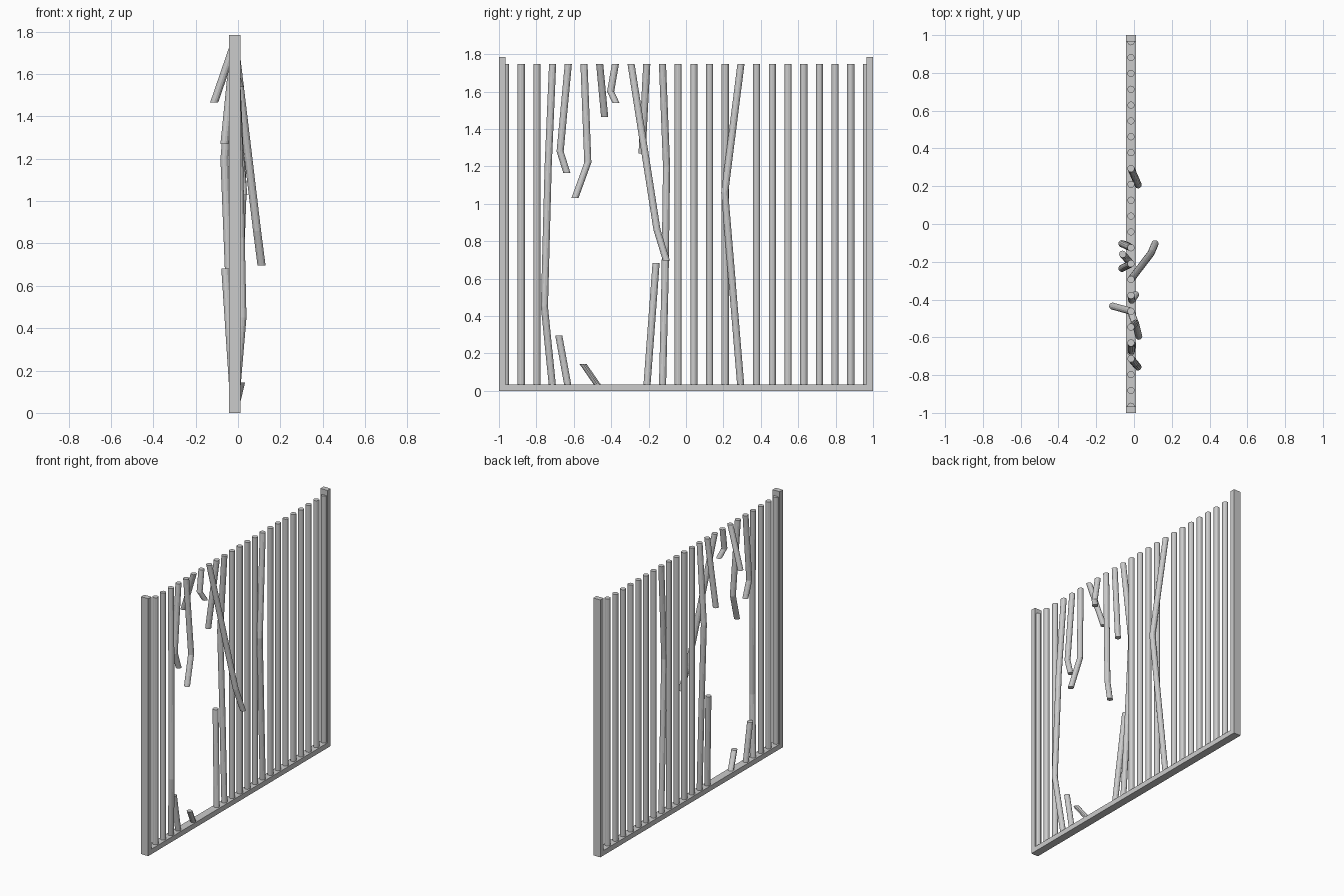
import bpy, bmesh, math

if "Cube" in bpy.data.objects:
    bpy.data.objects.remove(bpy.data.objects["Cube"])

CX = -0.016      # fence plane
R = 0.019        # bar radius
SIDES = 12
TOP, BASE = 1.747, 0.015


def bar_y(k):
    return -0.965 + k * 1.93 / 23


def box(name, x0, x1, y0, y1, z0, z1):
    bm = bmesh.new()
    bmesh.ops.create_cube(bm, size=1)
    for v in bm.verts:
        v.co.x = (x0 + x1) / 2 + v.co.x * (x1 - x0)
        v.co.y = (y0 + y1) / 2 + v.co.y * (y1 - y0)
        v.co.z = (z0 + z1) / 2 + v.co.z * (z1 - z0)
    finish(name, bm)


def finish(name, bm):
    bmesh.ops.recalc_face_normals(bm, faces=bm.faces)
    me = bpy.data.meshes.new(name)
    bm.to_mesh(me)
    bm.free()
    ob = bpy.data.objects.new(name, me)
    bpy.context.collection.objects.link(ob)
    return ob


def bar(name, path):
    """Round bar with level rings at each path point."""
    bm = bmesh.new()
    rings = []
    for x, y, z in path:
        rings.append([bm.verts.new((x + R * math.cos(2 * math.pi * i / SIDES),
                                    y + R * math.sin(2 * math.pi * i / SIDES), z))
                      for i in range(SIDES)])
    for a, b in zip(rings, rings[1:]):
        for i in range(SIDES):
            j = (i + 1) % SIDES
            bm.faces.new((a[i], a[j], b[j], b[i]))
    bm.faces.new(rings[0])
    bm.faces.new(rings[-1])
    finish(name, bm)


# Frame
X0, X1 = -0.043, 0.011
box("bottom_rail", X0, X1, -1, 1, 0, 0.035)
box("left_post", X0, X1, -1, -0.965, 0, 1.785)
box("right_post", X0, X1, 0.965, 1, 0, 1.785)

# Bars bent but still whole: bend points between top and base
bent = {
    3: [(0.005, -0.737, 1.2), (0.021, -0.757, 0.45)],
    10: [(-0.064, -0.104, 1.2), (-0.04, -0.112, 0.6)],
    15: [(0.022, 0.207, 1.06)],
}
# Broken bars: points below the top
hanging = {
    4: [(-0.014, -0.673, 1.28), (-0.01, -0.637, 1.165)],
    5: [(0.008, -0.525, 1.22), (0.025, -0.594, 1.03)],
    6: [(-0.113, -0.435, 1.465)],
    7: [(-0.012, -0.403, 1.6), (0.008, -0.375, 1.54)],
    8: [(0.09, -0.155, 0.86), (0.111, -0.105, 0.697)],
    9: [(-0.064, -0.235, 1.27)],
}
# Broken bars: stub tips above the rail
stubs = {4: (-0.016, -0.68, 0.295), 6: (0.014, -0.55, 0.143), 9: (-0.06, -0.16, 0.683)}

for k in range(24):
    y = bar_y(k)
    top, base = (CX, y, TOP), (CX, y, BASE)
    if k in hanging:
        bar(f"broken_bar_{k}", [top] + hanging[k])
    else:
        bar(f"bar_{k}", [top] + bent.get(k, []) + [base])
    if k in stubs:
        bar(f"bar_stub_{k}", [stubs[k], base])
